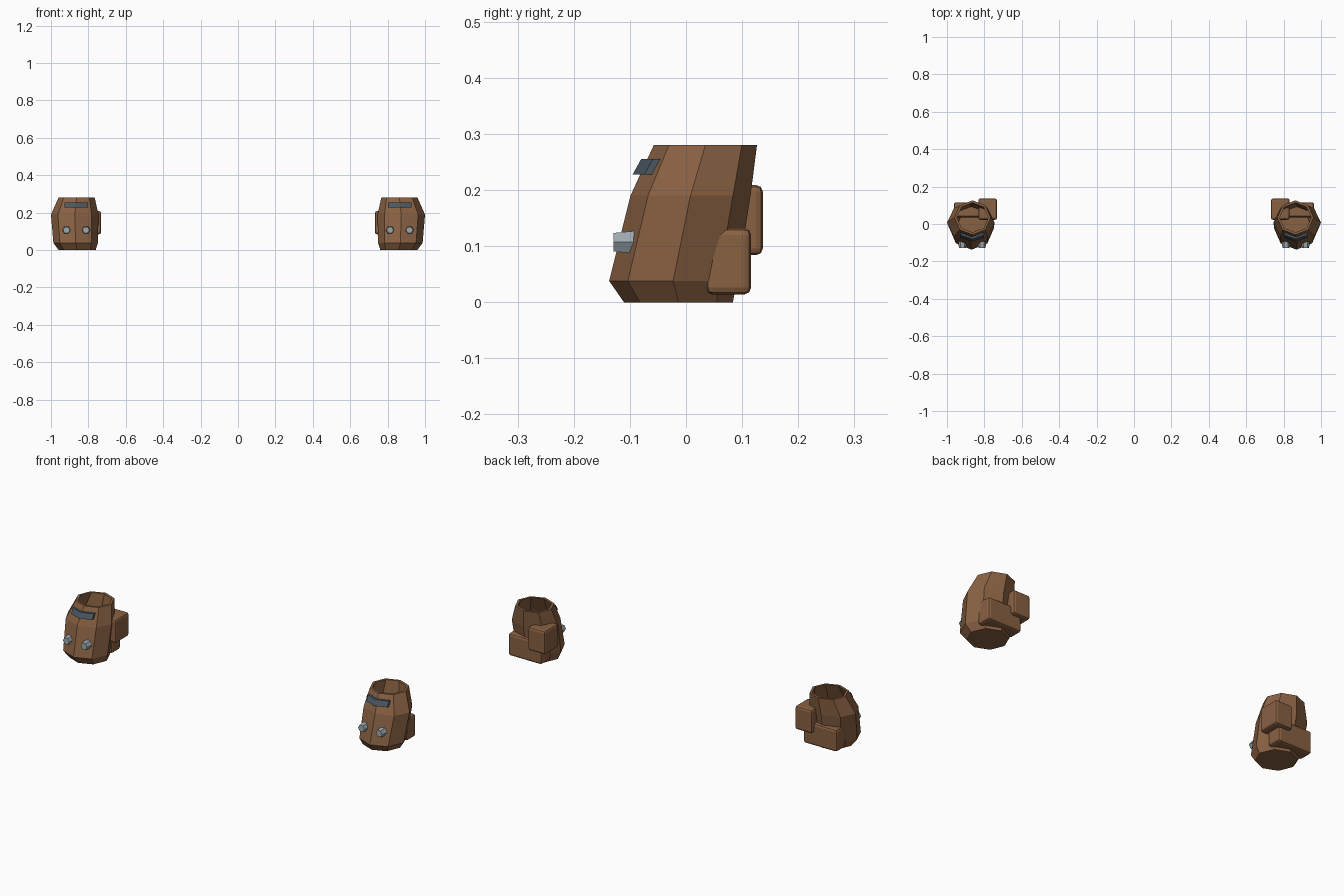
import bpy, bmesh, math
from mathutils import Matrix, Vector

if "Cube" in bpy.data.objects:
    bpy.data.objects.remove(bpy.data.objects["Cube"])


def material(name, rgb):
    m = bpy.data.materials.new(name)
    m.diffuse_color = (*rgb, 1)
    m.use_nodes = True
    m.node_tree.nodes["Principled BSDF"].inputs["Base Color"].default_value = m.diffuse_color
    return m


LEATHER = material("leather", (0.25, 0.12, 0.055))
SLATE = material("slate", (0.07, 0.095, 0.12))
METAL = material("metal", (0.33, 0.40, 0.43))
CX = -0.865


def finish(name, bm, mat):
    """Turn a bmesh into an object mirrored to the other side."""
    bmesh.ops.recalc_face_normals(bm, faces=bm.faces)
    me = bpy.data.meshes.new(name)
    bm.to_mesh(me)
    bm.free()
    me.materials.append(mat)
    ob = bpy.data.objects.new(name, me)
    bpy.context.collection.objects.link(ob)
    mod = ob.modifiers.new("Mirror", 'MIRROR')
    mod.use_mirror_merge = False
    return ob


# Octagonal leaning holder: rings up the outside, then down the inside
# (centre x, centre y, radius x, radius y, z)
rings = [(-0.860, -0.0135, 0.099, 0.097, 0.0),
         (-0.868, -0.023, 0.119, 0.114, 0.038),
         (-0.873, 0.008, 0.127, 0.107, 0.19),
         (-0.863, 0.0345, 0.097, 0.092, 0.28)]
t = 0.013
rings += [(x, y, rx - t, ry - t, z) for x, y, rx, ry, z in reversed(rings[1:])]
rings.append((-0.860, -0.0135, 0.088, 0.086, 0.013))
bm = bmesh.new()
loops = []
for x, y, rx, ry, z in rings:
    loops.append([bm.verts.new((x + rx * math.cos(i * math.pi / 4),
                                y + ry * math.sin(i * math.pi / 4), z))
                  for i in range(8)])
for a, b in zip(loops, loops[1:]):
    for i in range(8):
        j = (i + 1) % 8
        bm.faces.new((a[i], a[j], b[j], b[i]))
bm.faces.new(loops[0])
bm.faces.new(loops[-1])
finish("holder_body", bm, LEATHER)


# Rounded pouches on the back
def pouch(name, lo, hi):
    lo, hi = Vector(lo), Vector(hi)
    bm = bmesh.new()
    bmesh.ops.create_cube(bm, size=1, matrix=Matrix.Translation((lo + hi) / 2)
                          @ Matrix.Diagonal((*(hi - lo), 1)))
    ob = finish(name, bm, LEATHER)
    bev = ob.modifiers.new("Bevel", 'BEVEL')
    bev.width = 0.012
    bev.segments = 2


pouch("lower_pouch", (-0.963, 0.036, 0.014), (-0.767, 0.116, 0.132))
pouch("upper_pouch", (-0.832, 0.022, 0.084), (-0.732, 0.137, 0.209))

# Bent strip across the front, near the rim
bm = bmesh.new()
rows = []
for z, y in ((0.228, -0.095), (0.255, -0.080)):
    plan = [(-0.062, y + 0.021), (0, y), (0.062, y + 0.021),
            (0.062, y + 0.034), (0, y + 0.015), (-0.062, y + 0.034)]
    rows.append([bm.verts.new((CX + px, py, z)) for px, py in plan])
lo, hi = rows
for i in range(6):
    j = (i + 1) % 6
    bm.faces.new((lo[i], lo[j], hi[j], hi[i]))
for r in rows:
    bm.faces.new((r[0], r[1], r[4], r[5]))
    bm.faces.new((r[1], r[2], r[3], r[4]))
finish("front_strip", bm, SLATE)

# Hexagonal studs
for side, x in (("outer", -0.917), ("inner", -0.813)):
    bm = bmesh.new()
    bmesh.ops.create_cone(bm, cap_ends=True, segments=6, radius1=0.023,
                          radius2=0.019, depth=0.036,
                          matrix=Matrix.Translation((x, -0.111, 0.107))
                          @ Matrix.Rotation(math.radians(90), 4, 'X')
                          @ Matrix.Rotation(math.radians(30), 4, 'Z'))
    # point a corner sideways
    xs = max(v.co.x for v in bm.verts) - x
    if xs < 0.0215:
        bmesh.ops.rotate(bm, verts=bm.verts, cent=(x, -0.111, 0.107),
                         matrix=Matrix.Rotation(math.radians(30), 3, 'Y'))
    finish(side + "_stud", bm, METAL)
